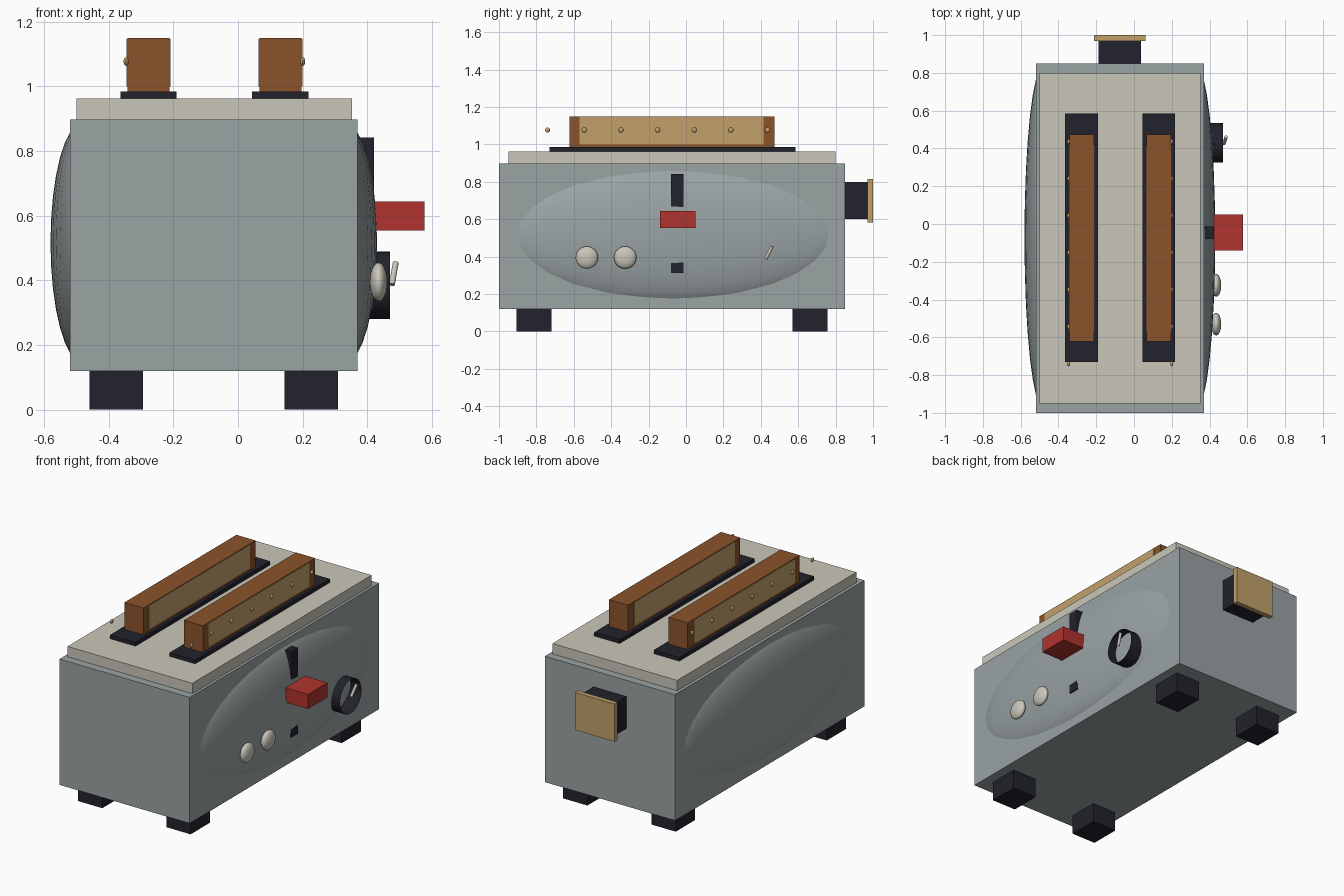
import bpy, math
from mathutils import Vector

if "Cube" in bpy.data.objects:
    bpy.data.objects.remove(bpy.data.objects["Cube"])


def material(name, rgb):
    """Flat colour given as 0-255 sRGB, stored linear."""
    m = bpy.data.materials.new(name)
    lin = [((c / 255 + 0.055) / 1.055) ** 2.4 for c in rgb]
    m.diffuse_color = (*lin, 1)
    m.use_nodes = True
    m.node_tree.nodes["Principled BSDF"].inputs["Base Color"].default_value = m.diffuse_color
    return m


GREY = material("grey enamel", (154, 163, 164))
CREAM = material("cream", (202, 198, 186))
DARK = material("dark plastic", (34, 34, 44))
CRUST = material("crust brown", (138, 83, 43))
CRUMB = material("crumb tan", (194, 161, 107))
RED = material("lever red", (176, 52, 46))


def finish(name, mat, smooth=False):
    ob = bpy.context.object
    ob.name = name
    ob.data.materials.append(mat)
    if smooth:
        bpy.ops.object.shade_smooth_by_angle(angle=math.radians(40))
    return ob


def box(name, mat, x, y, z):
    """Box from (min, max) pairs."""
    spans = (x, y, z)
    bpy.ops.mesh.primitive_cube_add(size=1, location=[(a + b) / 2 for a, b in spans])
    bpy.context.object.scale = [b - a for a, b in spans]
    bpy.ops.object.transform_apply(location=False, rotation=False, scale=True)
    return finish(name, mat)


def ellipsoid(name, mat, loc, radii, segs=32, rings=16):
    bpy.ops.mesh.primitive_uv_sphere_add(segments=segs, ring_count=rings, radius=1, location=loc)
    bpy.context.object.scale = radii
    bpy.ops.object.transform_apply(location=False, rotation=False, scale=True)
    return finish(name, mat, True)


CX = -0.075  # middle of the body

# Body, top plate and bulging sides
box("body", GREY, (-0.52, 0.37), (-1.0, 0.85), (0.12, 0.898))
box("top_plate", CREAM, (-0.50, 0.353), (-0.95, 0.80), (0.89, 0.962))
for side, label in ((-1, "left"), (1, "right")):
    ellipsoid(label + "_bulge", GREY, (CX + side * 0.405, -0.07, 0.517), (0.10, 0.91, 0.372))

# Feet
for sx in (-1, 1):
    for y0 in (-0.905, 0.57):
        x = CX + sx * 0.302
        box("foot", DARK, (x - 0.083, x + 0.083), (y0, y0 + 0.187), (0, 0.13))

# Slots with bread slices
for sx in (-1, 1):
    x = CX + 0.002 + sx * 0.204
    box("slot", DARK, (x - 0.087, x + 0.087), (-0.73, 0.585), (0.95, 0.985))
    box("bread_crust", CRUST, (x - 0.065, x + 0.065), (-0.622, 0.473), (0.97, 1.15))
    for s in (-1, 1):
        f = x + s * 0.0645
        box("bread_crumb", CRUMB, (f - 0.0035, f + 0.0035), (-0.57, 0.415), (1.0, 1.146))
    # row of beads on the outer face, the first one beyond the slice
    for i in range(7):
        ellipsoid("bead", CRUMB, (x + sx * 0.069, -0.74 + i * 0.196, 1.077),
                  (0.008, 0.0135, 0.0135), 12, 8)

# Back handle
box("handle_stem", DARK, (-0.188, 0.037), (0.84, 0.975), (0.60, 0.798))
box("handle_plate", CRUMB, (-0.212, 0.06), (0.97, 1.0), (0.582, 0.815))

# Lever and its track, mostly sunk into the bulge
box("lever_track", DARK, (0.36, 0.421), (-0.08, -0.014), (0.312, 0.842))
box("lever", RED, (0.38, 0.577), (-0.14, 0.05), (0.554, 0.644))

# Round buttons
for y in (-0.53, -0.325):
    ellipsoid("button", CREAM, (0.435, y, 0.395), (0.027, 0.06, 0.06), 24, 12)

# Dial: open ring with a slanted pointer
bpy.ops.mesh.primitive_cylinder_add(vertices=32, radius=0.105, depth=0.11, end_fill_type='NOTHING',
                                    location=(0.415, 0.43, 0.385), rotation=(0, math.pi / 2, 0))
finish("dial_ring", DARK, True)
a, b = Vector((0.476, 0.425, 0.387)), Vector((0.488, 0.461, 0.455))
bpy.ops.mesh.primitive_cylinder_add(vertices=16, radius=0.009, depth=(b - a).length, location=(a + b) / 2)
bpy.context.object.rotation_euler = (b - a).to_track_quat('Z', 'Y').to_euler()
finish("dial_pointer", CREAM, True)
